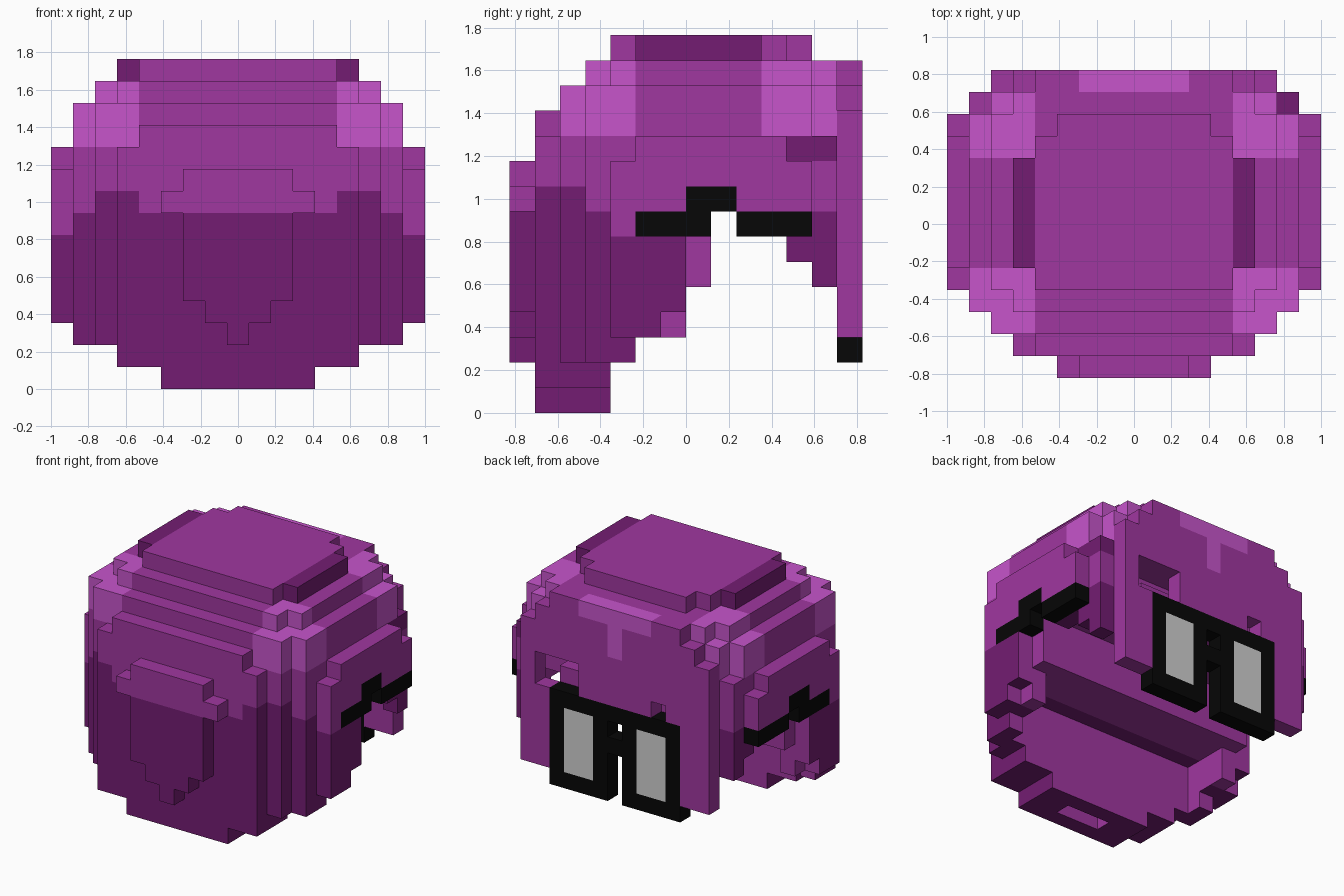
import bpy, bmesh

if "Cube" in bpy.data.objects:
    bpy.data.objects.remove(bpy.data.objects["Cube"])

U = 2 / 17  # block size


def material(name, rgb):
    m = bpy.data.materials.new(name)
    m.diffuse_color = (*rgb, 1)
    m.use_nodes = True
    m.node_tree.nodes["Principled BSDF"].inputs["Base Color"].default_value = m.diffuse_color
    return m


MATS = [material("purple", (0.35, 0.038, 0.35)),
        material("dark purple", (0.172, 0.012, 0.17)),
        material("light purple", (0.57, 0.09, 0.6)),
        material("black", (0.002, 0.002, 0.002)),
        material("grey lens", (0.63, 0.63, 0.63))]
PURPLE, DARK, LIGHT, BLACK, GREY = range(5)


def block(x0, x1, y0, y1, z0, z1):
    """Mirrored blocks whose column distance from the middle is x0..x1."""
    return {(s * x, y, z) for s in (-1, 1) for x in range(x0, x1 + 1)
            for y in range(y0, y1) for z in range(z0, z1)}


def union(*boxes):
    cells = set()
    for b in boxes:
        cells |= block(*b)
    return cells


# Rounded shell of hair: back, sides and stepped crown
hair = union(
    (0, 3, -6, -3, 0, 2), (0, 5, -6, -3, 1, 11), (0, 4, -6, -4, 11, 12),
    (0, 6, -5, -3, 2, 13), (7, 7, -4, -2, 2, 11), (0, 7, -4, -2, 5, 11),
    (7, 8, -3, -1, 3, 10), (7, 8, -3, 0, 4, 10), (7, 8, -3, 1, 7, 10),
    (7, 8, -2, 4, 8, 11), (7, 8, 2, 5, 7, 10), (7, 7, 4, 5, 6, 11),
    (7, 7, 5, 6, 5, 11), (0, 7, -3, 6, 10, 11), (0, 7, 1, 5, 8, 11),
    (0, 7, -4, 5, 11, 13), (0, 6, -4, 6, 11, 13),
    (0, 6, -3, 5, 13, 14), (0, 5, -4, 6, 13, 14),
    (0, 4, -3, 4, 14, 15), (0, 3, 4, 5, 14, 15), (0, 5, -2, 3, 14, 15))
hair -= block(0, 1, -5, -4, 0, 1)      # recess under the nape
hair -= block(8, 8, 4, 5, 10, 11)

# Tapered lock hanging down the back
back_lock = union((0, 0, -7, -6, 2, 3), (0, 1, -7, -6, 3, 4),
                  (0, 2, -7, -6, 4, 10), (0, 3, -7, -6, 8, 9))

# Inner padding with a cheek on each side
padding = union((7, 7, -3, 0, 3, 7), (0, 7, -3, 1, 5, 10)) - hair

# Fringe over the face with two side locks and a notch at one temple
fringe = union((0, 4, 6, 7, 8, 14), (0, 5, 6, 7, 8, 13), (0, 6, 6, 7, 8, 12),
               (5, 6, 6, 7, 3, 8), (2, 4, 5, 6, 8, 9))
fringe -= {(x, 6, z) for x in (3, 4, 5) for z in (8, 9)} | {(-3, 6, 8)}
fringe -= hair

# Glasses: two frames, lenses, bridge, and stepped arms on the sides
lenses = block(2, 3, 6, 7, 3, 7)
frames = union((1, 4, 6, 7, 2, 8), (0, 0, 6, 7, 5, 6),
               (0, 0, 6, 7, 7, 8)) - lenses
arms = union((8, 8, -2, 1, 7, 8), (8, 8, 0, 2, 8, 9), (8, 8, 2, 5, 7, 8))
hair -= arms


def hair_colour(c, n):
    x, y, z = abs(c[0]), c[1], c[2]
    if z == 14:
        return DARK if x == 5 else PURPLE
    if z >= 11:
        return LIGHT if x >= 5 and (y < -2 or 3 <= y < 6) else PURPLE
    if z == 10 and c[0] == 7 and y >= 4:
        return DARK
    top = 7 if x == 8 else 9 if x in (5, 6) and y < -3 else 8
    if (n[1] == 1 and y < 3) or n[0] * c[0] < 0:   # lining
        return PURPLE
    return DARK if z < top else PURPLE


def fringe_colour(c, n):
    x, z = abs(c[0]), c[2]
    tee = c[1] == 6 and ((x <= 2 and z == 13) or (x == 0 and z >= 11))
    return LIGHT if tee and n[1] != -1 else PURPLE


parts = [("hair", hair, hair_colour),
         ("back_lock", back_lock, lambda c, n: DARK if c[2] < 8 else PURPLE),
         ("inner_padding", padding, lambda c, n: PURPLE),
         ("fringe", fringe, fringe_colour),
         ("glasses_frames", frames, lambda c, n: BLACK),
         ("glasses_lenses", lenses, lambda c, n: GREY),
         ("glasses_arms", arms, lambda c, n: BLACK)]
solid = set().union(*(p[1] for p in parts))


def build(name, cells, colour):
    """Make one object from the exposed sides of its blocks."""
    bm = bmesh.new()
    verts = {}

    def vert(p):
        if p not in verts:
            verts[p] = bm.verts.new(((p[0] - 0.5) * U, p[1] * U, p[2] * U))
        return verts[p]

    for c in sorted(cells):
        for axis in range(3):
            for side in (0, 1):
                n = [0, 0, 0]
                n[axis] = 2 * side - 1
                if tuple(c[i] + n[i] for i in range(3)) in solid:
                    continue
                a, b = (axis + 1) % 3, (axis + 2) % 3
                ring = []
                for da, db in ((0, 0), (1, 0), (1, 1), (0, 1)):
                    p = list(c)
                    p[axis] += side
                    p[a] += da
                    p[b] += db
                    ring.append(vert(tuple(p)))
                f = bm.faces.new(ring if side else ring[::-1])
                f.material_index = colour(c, n)
    mesh = bpy.data.meshes.new(name)
    bm.to_mesh(mesh)
    bm.free()
    for m in MATS:
        mesh.materials.append(m)
    bpy.context.collection.objects.link(bpy.data.objects.new(name, mesh))


for part in parts:
    build(*part)
